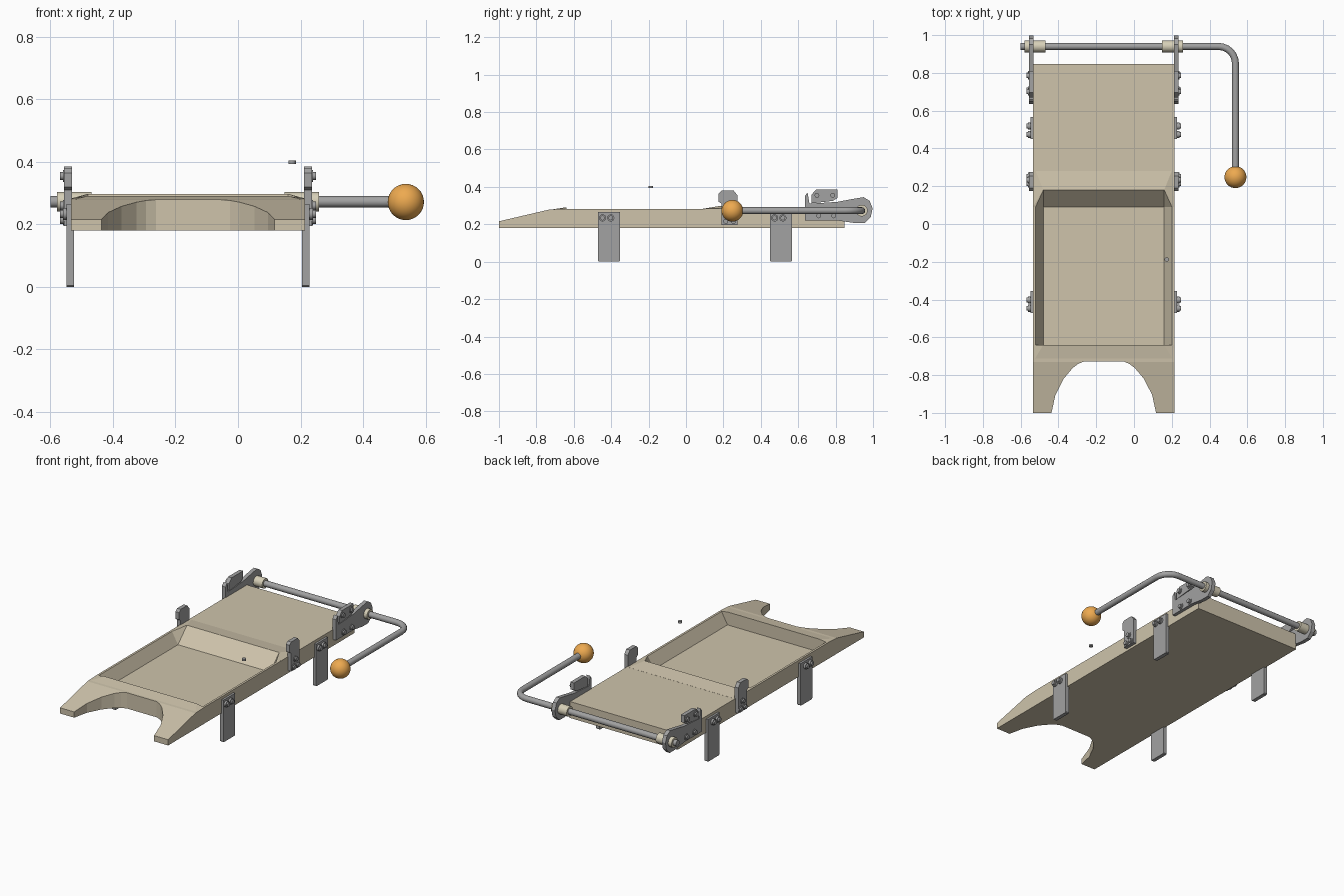
import bpy, bmesh, math
from mathutils import Vector

if "Cube" in bpy.data.objects:
    bpy.data.objects.remove(bpy.data.objects["Cube"])

CX = -0.16  # centre line of the tray


def material(name, color):
    m = bpy.data.materials.new(name)
    m.diffuse_color = (*color, 1)
    m.use_nodes = True
    m.node_tree.nodes["Principled BSDF"].inputs["Base Color"].default_value = m.diffuse_color
    return m


BEIGE = material("beige", (0.62, 0.55, 0.41))
PALE = material("pale", (0.68, 0.63, 0.48))
ORANGE = material("orange", (0.85, 0.40, 0.08))
METAL = material("metal", (0.36, 0.36, 0.36))


def finish(name, bm, mat):
    bmesh.ops.recalc_face_normals(bm, faces=bm.faces)
    me = bpy.data.meshes.new(name)
    bm.to_mesh(me)
    bm.free()
    ob = bpy.data.objects.new(name, me)
    bpy.context.collection.objects.link(ob)
    if mat:
        me.materials.append(mat)
    return ob


def prism(name, base, direction, mat=None):
    bm = bmesh.new()
    f = bm.faces.new([bm.verts.new(p) for p in base])
    r = bmesh.ops.extrude_face_region(bm, geom=[f])
    vs = [v for v in r["geom"] if isinstance(v, bmesh.types.BMVert)]
    bmesh.ops.translate(bm, verts=vs, vec=direction)
    return finish(name, bm, mat)


def side_plate(name, yz, x0, x1, mat=METAL):
    return prism(name, [(x0, y, z) for y, z in yz], (x1 - x0, 0, 0), mat)


def hull(name, pts, mat=None):
    # points are (half width, y, z), mirrored about the centre line
    bm = bmesh.new()
    for s in (-1, 1):
        for h, y, z in pts:
            bm.verts.new((CX + s * h, y, z))
    bmesh.ops.convex_hull(bm, input=bm.verts)
    return finish(name, bm, mat)


def cut(ob, cutter):
    m = ob.modifiers.new("cut", "BOOLEAN")
    m.operation = "DIFFERENCE"
    m.solver = "EXACT"
    m.object = cutter
    bpy.context.view_layer.objects.active = ob
    bpy.ops.object.modifier_apply(modifier=m.name)


def smooth(ob):
    bpy.ops.object.select_all(action="DESELECT")
    ob.select_set(True)
    bpy.context.view_layer.objects.active = ob
    bpy.ops.object.shade_smooth_by_angle(angle=math.radians(40))


def rod_x(name, x0, x1, y, z, r, mat=METAL, n=24):
    pts = [(x0, y + r * math.cos(2 * math.pi * i / n), z + r * math.sin(2 * math.pi * i / n)) for i in range(n)]
    ob = prism(name, pts, (x1 - x0, 0, 0), mat)
    smooth(ob)
    return ob


# tray body with sloping nose
body = side_plate("tray_body", [(-1, .18), (.847, .18), (.847, .283), (-.64, .283), (-.73, .279), (-1, .216)],
                  CX - .375, CX + .375, BEIGE)
nose = hull("nose_ridge", [(.375, -.73, .277), (.375, -.64, .282), (.375, -.64, .25), (.32, -.64, .291),
                           (.375, -.73, .25)], BEIGE)
ridge = hull("rear_ridge", [(.375, .09, .283), (.375, .09, .25), (.32, .18, .298), (.36, .28, .2835),
                            (.36, .28, .25)], BEIGE)

# recessed basin and arched front opening
basin = hull("basin_cutter", [(.32, -.64, .21), (.32, .09, .21)] +
             [(h, y, z) for z in (.30, .35) for h, y in ((.371, -.64), (.371, .09), (.32, .182))])
arch_half = [(.28, -1.05), (.277, -1), (.256, -.905), (.213, -.82), (.165, -.763), (.135, -.74), (.103, -.727)]
arch_pts = [(CX - h, y, .1) for h, y in arch_half] + [(CX + h, y, .1) for h, y in reversed(arch_half)]
arch = prism("arch_cutter", arch_pts, (0, 0, .4))
cut(body, basin)
cut(body, arch)
cut(nose, arch)
cut(ridge, basin)
for c in (basin, arch):
    bpy.data.objects.remove(c)


def bolt(side, y, z):
    x = CX + side * .385
    rod_x("washer", x, x + side * .015, y, z, .019, n=16)
    rod_x("bolt_head", x, x + side * .024, y, z, .013, n=12)


ARM = [(.635, .22), (.635, .35), (.65, .37), (.66, .31), (.81, .32), (.90, .337), (.95, .345), (.982, .325),
       (.998, .285), (.988, .24), (.955, .207), (.90, .207), (.81, .22)]
TAB = [(.67, .312), (.67, .357), (.695, .385), (.81, .385), (.81, .34), (.785, .325)]
CLIP = [(.19, .195), (.275, .195), (.275, .355), (.255, .38), (.19, .38), (.175, .365), (.175, .32), (.19, .31)]
for side, tag in ((-1, "left"), (1, "right")):
    # legs
    for y, end in ((-.412, "front"), (.508, "rear")):
        side_plate(f"{tag}_{end}_leg", [(y - .058, .005), (y - .053, 0), (y + .053, 0), (y + .058, .005),
                                        (y + .058, .265), (y - .058, .265)],
                   CX + side * .364, CX + side * .388)
        for dy in (-.034, .010):
            bolt(side, y + dy, .234)
    # middle clip and rear hinge bracket
    x0, x1 = CX + side * .371, CX + side * .396
    side_plate(f"{tag}_clip", CLIP, x0, x1)
    side_plate(f"{tag}_hinge_arm", ARM, x0, x1)
    side_plate(f"{tag}_hinge_tab", TAB, x0, x1)
    for y, z in ((.213, .215), (.253, .215), (.233, .26), (.70, .355), (.785, .355), (.71, .245), (.79, .245)):
        bolt(side, y, z)
    # bearing collar
    xc = CX + side * .364
    rod_x(f"{tag}_collar", xc - .055, xc + .055, .94, .273, .031, PALE)

# bent crank handle
cu = bpy.data.curves.new("crank_rod", "CURVE")
cu.dimensions = "3D"
cu.bevel_depth = .0185
cu.bevel_resolution = 4
cu.use_fill_caps = True
path = [(-.6, .94)] + [(.447 + .09 * math.sin(a), .85 + .09 * math.cos(a))
                       for a in [math.radians(90 * i / 6) for i in range(7)]] + [(.537, .25)]
sp = cu.splines.new("POLY")
sp.points.add(len(path) - 1)
for p, (x, y) in zip(sp.points, path):
    p.co = (x, y, .273, 1)
cu.materials.append(METAL)
crank = bpy.data.objects.new("crank_rod", cu)
bpy.context.collection.objects.link(crank)

# handle ball
bm = bmesh.new()
bmesh.ops.create_uvsphere(bm, u_segments=32, v_segments=16, radius=.058)
ball = finish("handle_ball", bm, ORANGE)
ball.location = (.537, .248, .272)
smooth(ball)

# small loose pin above the tray
bm = bmesh.new()
bmesh.ops.create_cone(bm, cap_ends=True, segments=16, radius1=.012, radius2=.012, depth=.012)
finish("pin", bm, METAL).location = (.173, -.188, .399)
